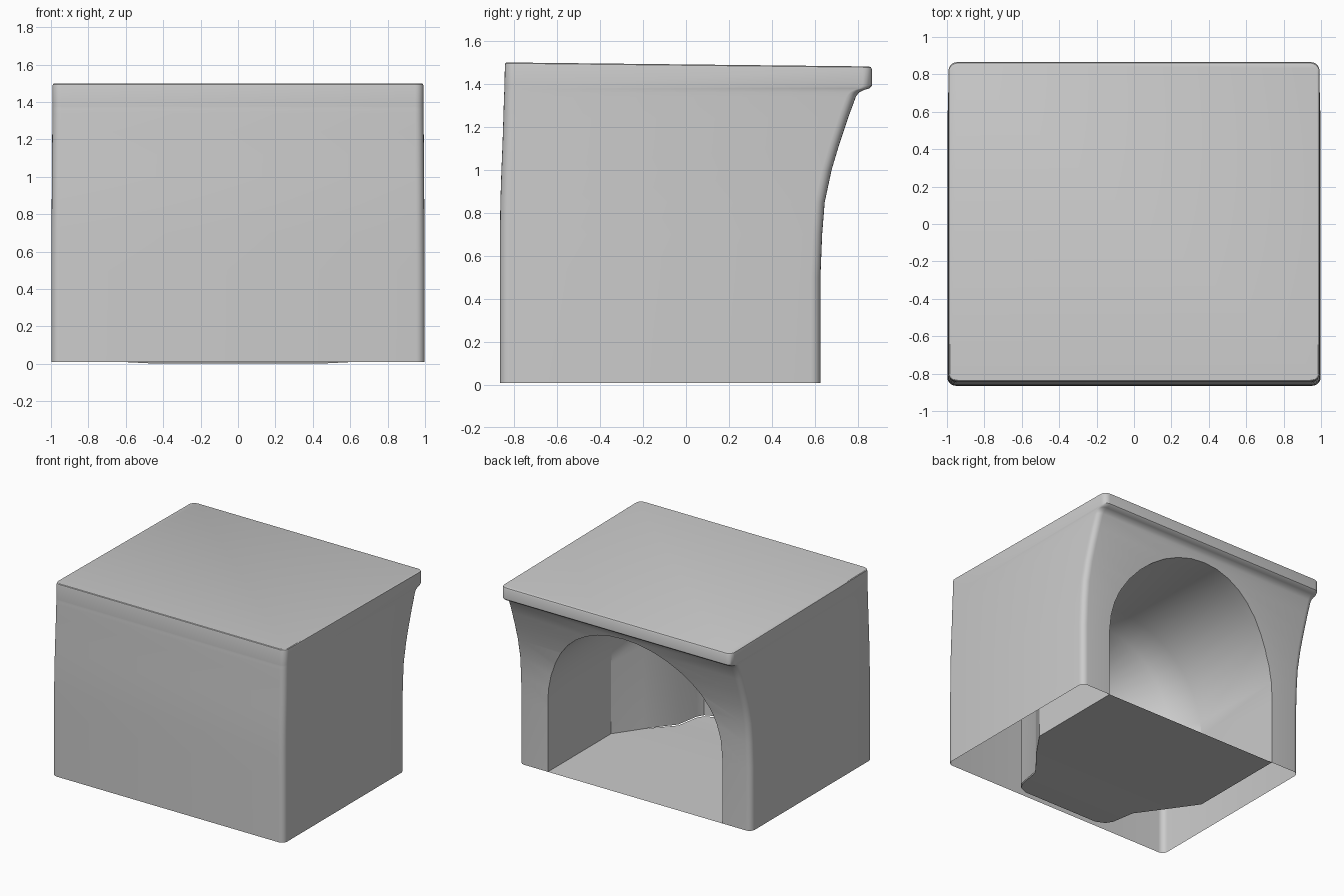
import bpy, bmesh
from math import sin, cos, pi, radians

if "Cube" in bpy.data.objects:
    bpy.data.objects.remove(bpy.data.objects["Cube"])


def new_object(name, bm):
    bmesh.ops.recalc_face_normals(bm, faces=bm.faces)
    mesh = bpy.data.meshes.new(name)
    bm.to_mesh(mesh)
    bm.free()
    ob = bpy.data.objects.new(name, mesh)
    bpy.context.collection.objects.link(ob)
    return ob


def loft(rings, name):
    """Closed solid through a list of equal-length point rings."""
    bm = bmesh.new()
    vs = [[bm.verts.new(p) for p in r] for r in rings]
    n = len(vs[0])
    for a, b in zip(vs, vs[1:]):
        for i in range(n):
            j = (i + 1) % n
            bm.faces.new((a[i], a[j], b[j], b[i]))
    bm.faces.new(vs[0])
    bm.faces.new(vs[-1])
    return new_object(name, bm)


def rounded_ring(z, front, back, half, r=0.045, slope=0.0, seg=5):
    """Horizontal rounded rectangle; slope lowers the back edge."""
    pts = []
    corners = ((half, back, 0), (-half, back, 90), (-half, front, 180), (half, front, 270))
    for cx, cy, a0 in corners:
        ox = cx - r if cx > 0 else cx + r
        oy = cy - r if cy > 0 else cy + r
        for k in range(seg + 1):
            a = radians(a0 + 90 * k / seg)
            x, y = ox + r * cos(a), oy + r * sin(a)
            pts.append((x, y, z - slope * (y - front)))
    return pts


def arch_ring(y, w, spring, rise, seg=20):
    """Upright arch section, open-ended below the floor."""
    arc = [(w * cos(pi * k / seg), y, spring + rise * sin(pi * k / seg))
           for k in range(seg + 1)]
    return [(w, y, -0.1)] + arc + [(-w, y, -0.1)]


# Outer block: z, front y, back y, half width, slope of the ring
levels = [
    (0.01, -0.865, 0.625, 0.998, 0), (0.5, -0.865, 0.625, 0.998, 0),
    (0.7, -0.865, 0.633, 0.997, 0), (0.85, -0.863, 0.645, 0.996, 0),
    (1.0, -0.858, 0.677, 0.995, 0), (1.12, -0.853, 0.713, 0.994, 0),
    (1.24, -0.849, 0.753, 0.993, 0), (1.34, -0.846, 0.79, 0.992, 0),
    (1.36, -0.845, 0.805, 0.992, 0), (1.372, -0.844, 0.83, 0.992, 0),
    (1.377, -0.844, 0.85, 0.992, 0), (1.39, -0.844, 0.865, 0.992, 0),
    (1.485, -0.842, 0.865, 0.992, 0.011), (1.495, -0.84, 0.86, 0.99, 0.011),
    (1.499, -0.836, 0.85, 0.985, 0.011),
]
block = loft([rounded_ring(z, f, b, h, slope=s) for z, f, b, h, s in levels], "outer_block")

# Domed cavity narrowing to a niche: y, half width, spring height, rise
sections = [
    (0.625, 0.75, 0.54, 0.76), (-0.15, 0.75, 0.56, 0.74),
    (-0.35, 0.61, 0.66, 0.61), (-0.55, 0.45, 0.75, 0.44),
    (-0.73, 0.42, 0.75, 0.42), (-0.78, 0.39, 0.75, 0.40), (-0.81, 0.32, 0.75, 0.34),
]
cutter = loft([arch_ring(1.1, *sections[0][1:])] + [arch_ring(*s) for s in sections],
              "cavity_cutter")
mod = block.modifiers.new("cavity", 'BOOLEAN')
mod.operation = 'DIFFERENCE'
mod.solver = 'EXACT'
mod.object = cutter
bpy.context.view_layer.update()
mesh = bpy.data.meshes.new_from_object(
    block.evaluated_get(bpy.context.evaluated_depsgraph_get()))
block.modifiers.clear()
block.data = mesh
bpy.data.objects.remove(cutter)

# Underside between shell and cavity stays open
bm = bmesh.new()
bm.from_mesh(mesh)
under = [f for f in bm.faces if f.normal.z < -0.9 and f.calc_center_median().z < 0.02]
bmesh.ops.delete(bm, geom=under, context='FACES')
bm.to_mesh(mesh)
bm.free()

# Floor sheet following the cavity outline, dipping slightly in the niche
bm = bmesh.new()
rows = []
for y, w, *_ in sections:
    z = 0.01 if y > -0.5 else 0.002
    rows.append([bm.verts.new((s * w, y, z)) for s in (-1, 1)])
for a, b in zip(rows, rows[1:]):
    bm.faces.new((a[0], b[0], b[1], a[1]))
floor = new_object("cavity_floor", bm)

# Smooth curves, crisp edges
bpy.ops.object.select_all(action='DESELECT')
for ob in (block, floor):
    ob.select_set(True)
bpy.context.view_layer.objects.active = block
bpy.ops.object.shade_smooth_by_angle(angle=radians(32))
